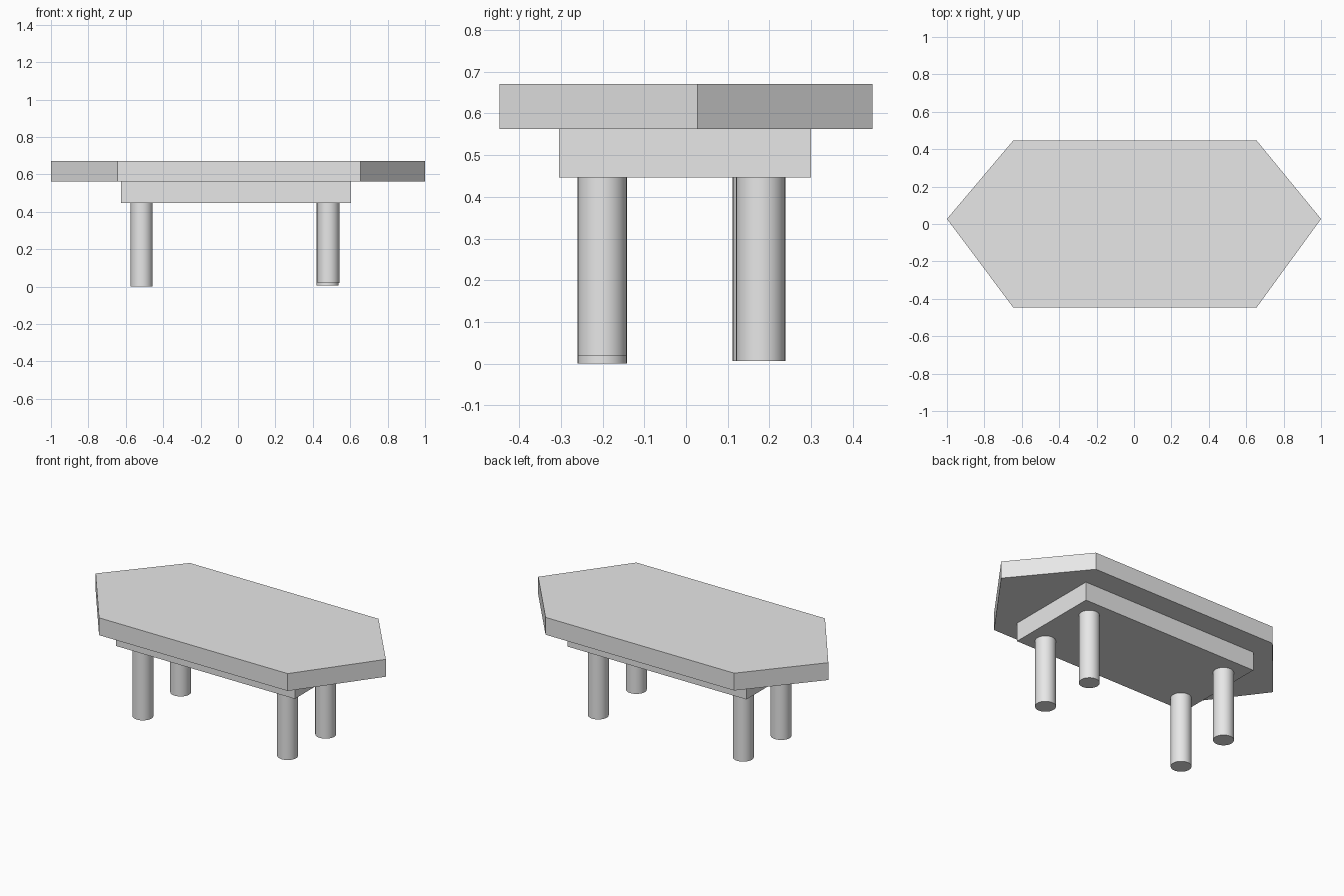
import bpy, bmesh

if "Cube" in bpy.data.objects:
    bpy.data.objects.remove(bpy.data.objects["Cube"], do_unlink=True)

grey = bpy.data.materials.new("light_grey")
grey.use_nodes = True
grey.diffuse_color = (0.8, 0.8, 0.8, 1)
grey.node_tree.nodes["Principled BSDF"].inputs["Base Color"].default_value = (0.8, 0.8, 0.8, 1)


def slab(name, outline, bottom, top):
    """Extrude a flat outline upwards into a solid board."""
    bm = bmesh.new()
    face = bm.faces.new([bm.verts.new((x, y, bottom)) for x, y in outline])
    extruded = bmesh.ops.extrude_face_region(bm, geom=[face])["geom"]
    for v in extruded:
        if isinstance(v, bmesh.types.BMVert):
            v.co.z = top
    bmesh.ops.recalc_face_normals(bm, faces=bm.faces)
    mesh = bpy.data.meshes.new(name)
    bm.to_mesh(mesh)
    bm.free()
    obj = bpy.data.objects.new(name, mesh)
    bpy.context.collection.objects.link(obj)
    mesh.materials.append(grey)


def leg(name, x, y, bottom, top=0.446, radius=0.059):
    """Round smooth leg with flat ends."""
    bpy.ops.mesh.primitive_cylinder_add(
        vertices=32, radius=radius, depth=top - bottom,
        location=(x, y, (top + bottom) / 2))
    obj = bpy.context.object
    obj.name = obj.data.name = name
    obj.data.materials.append(grey)
    bpy.ops.object.shade_smooth_by_angle()


# Six-sided table top
slab("table_top",
     [(-1, 0.027), (-0.645, -0.447), (0.655, -0.447),
      (1, 0.027), (0.655, 0.447), (-0.645, 0.447)], 0.563, 0.671)

# Rectangular board under the top
slab("under_board",
     [(-0.626, -0.305), (0.605, -0.305), (0.605, 0.3), (-0.626, 0.3)], 0.446, 0.563)

# Four legs, slightly uneven in length
leg("front_right_leg", -0.515, -0.201, 0.0)
leg("front_left_leg", 0.483, -0.201, 0.02)
leg("back_left_leg", 0.479, 0.179, 0.007)
leg("back_right_leg", -0.515, 0.171, 0.007)
